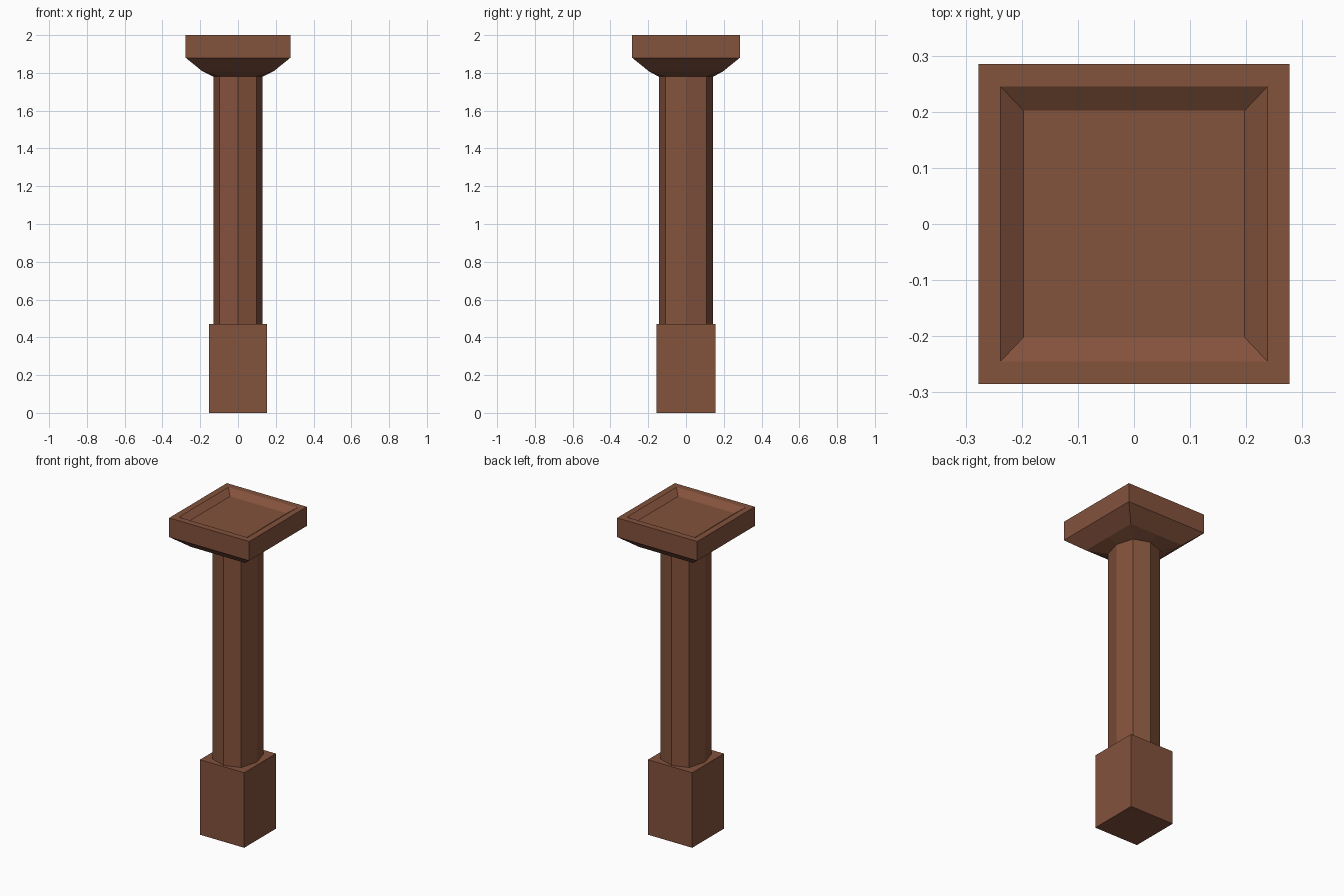
import bpy
import bmesh

if "Cube" in bpy.data.objects:
    bpy.data.objects.remove(bpy.data.objects["Cube"])

mat = bpy.data.materials.new("brown_stone")
mat.diffuse_color = (0.23, 0.085, 0.046, 1)
mat.use_nodes = True
mat.node_tree.nodes["Principled BSDF"].inputs["Base Color"].default_value = mat.diffuse_color


def square(x, y, z):
    """Rectangle ring with a point at each corner and mid-side."""
    return [(x, 0, z), (x, y, z), (0, y, z), (-x, y, z),
            (-x, 0, z), (-x, -y, z), (0, -y, z), (x, -y, z)]


def octagon(z, x=0.13, y=0.144, k=0.76):
    """Eight-sided shaft section, corners pulled in by k."""
    return [(px * (k if py else 1), py * (k if px else 1), z)
            for px, py, z in square(x, y, z)]


def loft(name, rings, cap_start=False, cap_end=False):
    """Skin a stack of eight-point rings, ordered bottom to top."""
    bm = bmesh.new()
    loops = [[bm.verts.new(p) for p in ring] for ring in rings]
    for a, b in zip(loops, loops[1:]):
        for i in range(8):
            j = (i + 1) % 8
            bm.faces.new((a[i], a[j], b[j], b[i]))
    if cap_start:
        bm.faces.new(loops[0][::-1])
    if cap_end:
        bm.faces.new(loops[-1])
    mesh = bpy.data.meshes.new(name)
    bm.to_mesh(mesh)
    bm.free()
    mesh.materials.append(mat)
    obj = bpy.data.objects.new(name, mesh)
    bpy.context.collection.objects.link(obj)


# Square plinth, its top closing in to the shaft
loft("base", [square(0.153, 0.157, 0), square(0.153, 0.157, 0.47),
              octagon(0.47)], cap_start=True)

# Octagonal shaft
loft("shaft", [octagon(0.47), octagon(1.78)])

# Flared capital with a shallow bevelled tray in the top
loft("capital", [octagon(1.78),
                 square(0.188, 0.196, 1.808),
                 square(0.277, 0.285, 1.88),
                 square(0.277, 0.285, 2.0),
                 square(0.238, 0.245, 2.0),
                 square(0.197, 0.202, 1.97)], cap_end=True)
